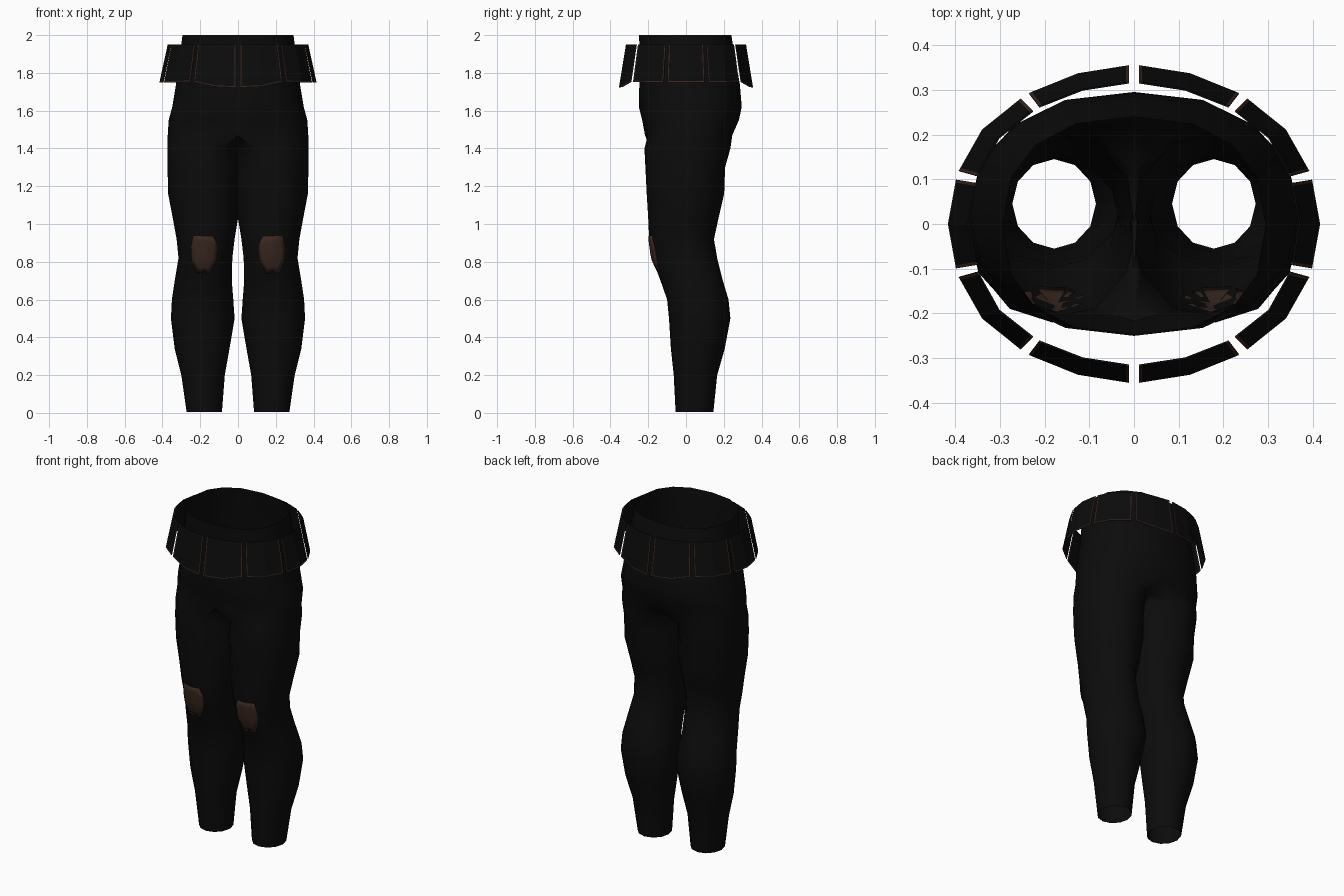
import bpy, bmesh, math
from mathutils import Vector

if "Cube" in bpy.data.objects:
    bpy.data.objects.remove(bpy.data.objects["Cube"])


def material(name, rgb):
    m = bpy.data.materials.new(name)
    m.diffuse_color = (*rgb, 1)
    m.use_nodes = True
    m.node_tree.nodes["Principled BSDF"].inputs["Base Color"].default_value = m.diffuse_color
    return m


BLACK = material("black cloth", (0.0035, 0.0035, 0.0035))
BROWN = material("brown leather", (0.042, 0.021, 0.014))


def make_object(name, bm, mats, mirror):
    me = bpy.data.meshes.new(name)
    bm.to_mesh(me)
    bm.free()
    for m in mats:
        me.materials.append(m)
    ob = bpy.data.objects.new(name, me)
    bpy.context.collection.objects.link(ob)
    mod = ob.modifiers.new("mirror", 'MIRROR')
    mod.use_axis = mirror
    mod.merge_threshold = 0.001
    return ob


def smooth(ob, angle):
    bpy.ops.object.select_all(action='DESELECT')
    ob.select_set(True)
    bpy.context.view_layer.objects.active = ob
    bpy.ops.object.shade_smooth_by_angle(angle=math.radians(angle))


# Trousers: one leg and half of the hips, mirrored
# leg rings: z, inner x, outer x, front y, back y
LEG = [
    (0.005, 0.085, 0.272, -0.055, 0.145),
    (0.20, 0.07, 0.30, -0.065, 0.165),
    (0.34, 0.045, 0.335, -0.08, 0.205),
    (0.50, 0.018, 0.355, -0.09, 0.235),
    (0.60, 0.025, 0.35, -0.10, 0.225),
    (0.70, 0.033, 0.335, -0.135, 0.195),
    (0.82, 0.03, 0.315, -0.18, 0.165),
    (0.92, 0.018, 0.325, -0.195, 0.148),
    (1.03, 0.0, 0.345, -0.20, 0.172),
    (1.16, -0.01, 0.37, -0.208, 0.202),
    (1.30, -0.01, 0.373, -0.215, 0.207),
    (1.40, -0.008, 0.373, -0.22, 0.235),
]
# hip rings: z, half width, front y, back y
HIPS = [
    (1.47, 0.372, -0.217, 0.245),
    (1.55, 0.367, -0.232, 0.28),
    (1.62, 0.348, -0.25, 0.295),
    (1.74, 0.328, -0.247, 0.285),
    (1.95, 0.30, -0.246, 0.248),
    (2.00, 0.294, -0.25, 0.24),
]
bm = bmesh.new()
rings = []
for z, xi, xo, yf, yb in LEG:
    ring = []
    for k in range(12):                      # first 9 run round the outside
        a = math.radians(-120 + 30 * k)
        ring.append(bm.verts.new(((xi + xo) / 2 + (xo - xi) / 2 * math.cos(a),
                                  (yf + yb) / 2 + (yb - yf) / 2 * math.sin(a), z)))
    rings.append(ring)
arcs = []
for z, w, yf, yb in HIPS:
    arc = []
    for k in range(9):
        a = math.radians(-90 + 22.5 * k)
        c, s = max(math.cos(a), 0), math.sin(a)
        x = w * c ** 0.85 if 0 < k < 8 else 0
        y = (yf + yb) / 2 + (yb - yf) / 2 * math.copysign(abs(s) ** 0.85, s)
        arc.append(bm.verts.new((x, y, z)))
    arcs.append(arc)
# crotch line joins the leg to its mirror image
crotch = [bm.verts.new((0, y, z)) for y, z in ((0.12, 1.44), (0.0, 1.42), (-0.11, 1.44))]
rings.append(arcs[0] + crotch)
for lo, hi in zip(rings, rings[1:]):
    for k in range(12):
        j = (k + 1) % 12
        bm.faces.new((lo[k], lo[j], hi[j], hi[k]))
for lo, hi in zip(arcs, arcs[1:]):
    for k in range(8):
        bm.faces.new((lo[k], lo[k + 1], hi[k + 1], hi[k]))
trousers = make_object("trousers", bm, [BLACK], (True, False, False))
smooth(trousers, 60)

# Knee patches: outline rings laid on the front of the leg
OUTLINE = [(0.13, 0.935), (0.185, 0.937), (0.237, 0.94), (0.25, 0.87), (0.247, 0.81),
           (0.222, 0.742), (0.15, 0.738), (0.113, 0.81), (0.11, 0.895)]
bm = bmesh.new()
mid = Vector((0.18, 0.845))
hub = bm.verts.new((mid.x, -0.4, mid.y))
prev = None
for f in (0.35, 0.7, 1.0):
    ring = []
    for p in OUTLINE:
        q = mid.lerp(Vector(p), f)
        ring.append(bm.verts.new((q.x, -0.4, q.y)))
    for k in range(len(ring)):
        j = (k + 1) % len(ring)
        if prev:
            bm.faces.new((prev[k], ring[k], ring[j], prev[j]))
        else:
            bm.faces.new((hub, ring[k], ring[j]))
    prev = ring
bmesh.ops.recalc_face_normals(bm, faces=bm.faces)
bm.normal_update()
if hub.normal.y > 0:
    bmesh.ops.reverse_faces(bm, faces=bm.faces)
patches = make_object("knee_patches", bm, [BROWN], (True, False, False))
wrap = patches.modifiers.new("wrap", 'SHRINKWRAP')
wrap.target = trousers
wrap.wrap_method = 'PROJECT'
wrap.use_project_y = True
wrap.use_project_x = wrap.use_project_z = False
wrap.use_positive_direction = True
wrap.use_negative_direction = False
wrap.offset = 0.008
thick = patches.modifiers.new("thickness", 'SOLIDIFY')
thick.thickness = 0.007
smooth(patches, 40)


# Belt skirt plates: sloping panels with a brown edge at the sides and bottom
def skirt_plate(name, top, bottom, mirror):
    top, bottom = [[Vector(p) for p in row] for row in (top, bottom)]
    edge = 0.007

    def columns(row):
        a, b, c = row
        return [a, a + (b - a).normalized() * edge, b,
                c + (b - c).normalized() * edge, c]

    bm = bmesh.new()
    grid = []
    for t, b in zip(columns(top), columns(bottom)):
        up = (t - b).normalized() * edge
        grid.append([bm.verts.new(p) for p in (b, b + up, t)])
    for i in range(4):
        for r in range(2):
            f = bm.faces.new((grid[i][r], grid[i + 1][r], grid[i + 1][r + 1], grid[i][r + 1]))
            f.material_index = 1 if r == 0 or i in (0, 3) else 0
    ob = make_object(name, bm, [BLACK, BROWN], mirror)
    mod = ob.modifiers.new("thickness", 'SOLIDIFY')
    mod.thickness = 0.004
    mod.offset = 0


Z = 1.95
skirt_plate("centre_skirt_plates",
            [(0.011, -0.316, Z), (0.115, -0.30, Z), (0.212, -0.262, Z)],
            [(0.011, -0.353, 1.722), (0.125, -0.335, 1.727), (0.234, -0.291, 1.752)],
            (True, True, False))
skirt_plate("corner_skirt_plates",
            [(0.226, -0.253, Z), (0.302, -0.193, Z), (0.35, -0.107, Z)],
            [(0.252, -0.279, 1.752), (0.338, -0.21, 1.75), (0.39, -0.118, 1.75)],
            (True, True, False))
skirt_plate("side_skirt_plates",
            [(0.354, -0.092, Z), (0.37, 0, Z), (0.354, 0.092, Z)],
            [(0.396, -0.099, 1.75), (0.414, 0, 1.75), (0.396, 0.099, 1.75)],
            (True, False, False))
